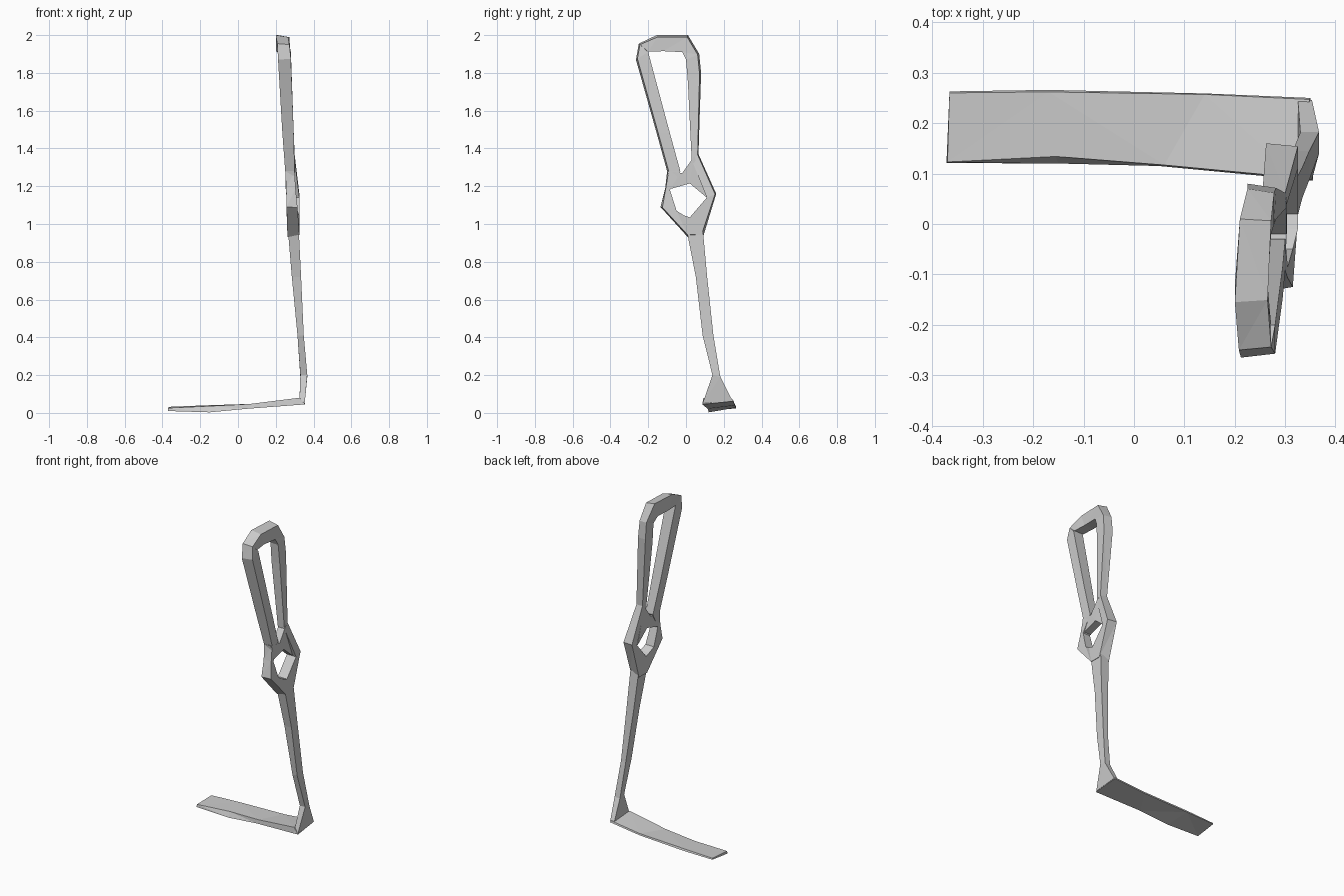
import bpy, bmesh


def loft(name, rings, closed=False):
    """Skin a list of equal-sized point rings; cap the ends unless closed."""
    bm = bmesh.new()
    rows = [[bm.verts.new(p) for p in ring] for ring in rings]
    n, m = len(rows), len(rows[0])
    for i in range(n if closed else n - 1):
        a, b = rows[i], rows[(i + 1) % n]
        for j in range(m):
            k = (j + 1) % m
            bm.faces.new((a[j], a[k], b[k], b[j]))
    if not closed:
        bm.faces.new(rows[0])
        bm.faces.new(rows[-1])
    bmesh.ops.triangulate(bm, faces=bm.faces[:])
    bmesh.ops.recalc_face_normals(bm, faces=bm.faces[:])
    mesh = bpy.data.meshes.new(name)
    bm.to_mesh(mesh)
    bm.free()
    obj = bpy.data.objects.new(name, mesh)
    bpy.context.collection.objects.link(obj)
    return obj


def band(oy, oz, iy, iz, x0, x1, taper=0.12):
    """Four-sided section between an outer and an inner (y, z) point."""
    ty, tz = oy + (iy - oy) * taper, oz + (iz - oz) * taper
    return [(x0, oy, oz), (x1, ty, tz), (x1, iy, iz), (x0, iy, iz)]


# Handle frame: long grip loop above, small ring below
frame = [
    (-0.10, 1.28, -0.03, 1.28, 0.25, 0.30),
    (-0.155, 1.48, -0.085, 1.48, 0.235, 0.295),
    (-0.265, 1.87, -0.20, 1.91, 0.212, 0.28),
    (-0.25, 1.955, -0.20, 1.912, 0.208, 0.272),
    (-0.155, 2.00, -0.12, 1.915, 0.20, 0.265),
    (0.01, 2.00, -0.02, 1.91, 0.21, 0.272),
    (0.07, 1.90, 0.00, 1.87, 0.225, 0.278),
    (0.08, 1.80, 0.01, 1.75, 0.225, 0.282),
    (0.066, 1.37, 0.03, 1.34, 0.255, 0.30),
    (0.16, 1.16, 0.11, 1.14, 0.262, 0.325),
    (0.09, 0.93, 0.02, 1.035, 0.262, 0.325),
    (0.01, 0.93, -0.01, 1.045, 0.262, 0.325),
    (-0.135, 1.09, -0.05, 1.07, 0.257, 0.315),
    (-0.11, 1.19, -0.085, 1.18, 0.255, 0.305),
]
loft("handle_frame", [band(*s) for s in frame], closed=True)

# Cross piece separating the grip loop from the ring
bridge = [
    (-0.10, 1.28, -0.085, 1.185, 0.252, 0.299),
    (-0.02, 1.27, 0.02, 1.215, 0.255, 0.303),
    (0.045, 1.36, 0.11, 1.14, 0.258, 0.302),
]
loft("cross_piece", [band(*s, taper=0) for s in bridge])

# Shaft: (z front, z back, y front, y back, x left, x right)
shaft = [
    (0.96, 0.96, 0.005, 0.09, 0.265, 0.322),
    (0.72, 0.72, 0.052, 0.112, 0.285, 0.334),
    (0.41, 0.41, 0.088, 0.145, 0.315, 0.348),
    (0.20, 0.19, 0.14, 0.182, 0.33, 0.367),
    (0.05, 0.065, 0.088, 0.246, 0.325, 0.353),
]
loft("shaft", [[(x0, y0, za), (x1, y0, za), (x1, y1, zb), (x0, y1, zb)]
               for za, zb, y0, y1, x0, x1 in shaft])

# Blade: front lower edge, front upper edge, back upper edge, back lower edge
blade = [
    [(0.355, 0.086, 0.045), (0.325, 0.092, 0.08),
     (0.348, 0.247, 0.072), (0.35, 0.25, 0.062)],
    [(0.05, 0.115, 0.022), (0.06, 0.117, 0.047),
     (0.14, 0.257, 0.05), (0.14, 0.259, 0.04)],
    [(-0.15, 0.12, 0.003), (-0.155, 0.134, 0.036),
     (-0.17, 0.262, 0.04), (-0.17, 0.266, 0.028)],
    [(-0.372, 0.121, 0.01), (-0.37, 0.123, 0.026),
     (-0.366, 0.26, 0.032), (-0.366, 0.263, 0.024)],
]
loft("blade", blade)
